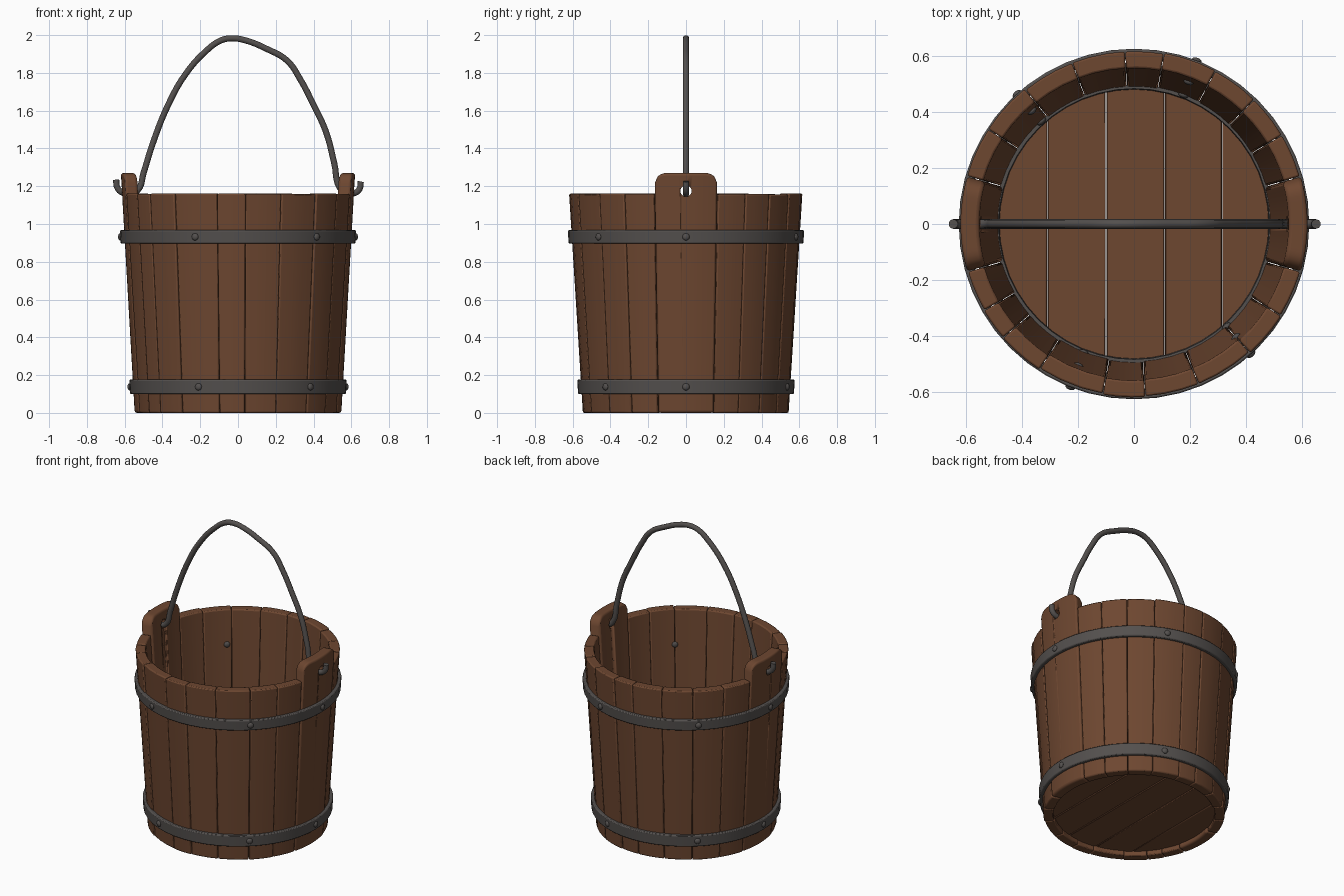
import bpy, bmesh, math, random
from mathutils import Matrix, Vector

if "Cube" in bpy.data.objects:
    bpy.data.objects.remove(bpy.data.objects["Cube"])

random.seed(4)


def material(name, col):
    m = bpy.data.materials.new(name)
    m.diffuse_color = (*col, 1)
    m.use_nodes = True
    m.node_tree.nodes["Principled BSDF"].inputs["Base Color"].default_value = m.diffuse_color
    return m


WOOD = material("brown_wood", (0.155, 0.063, 0.030))
IRON = material("dark_iron", (0.088, 0.080, 0.076))
H, R0, R1, THICK = 1.16, 0.545, 0.618, 0.06


def wall(z):
    """Outer bucket radius at height z."""
    return R0 + (R1 - R0) * min(z, H) / H


def finish(bm, name, mat, bevel=0, segs=2):
    bmesh.ops.recalc_face_normals(bm, faces=bm.faces)
    me = bpy.data.meshes.new(name)
    bm.to_mesh(me)
    bm.free()
    ob = bpy.data.objects.new(name, me)
    bpy.context.collection.objects.link(ob)
    me.materials.append(mat)
    bpy.ops.object.select_all(action='DESELECT')
    ob.select_set(True)
    bpy.context.view_layer.objects.active = ob
    bpy.ops.object.shade_smooth_by_angle(angle=math.radians(35))
    if bevel:
        b = ob.modifiers.new("rounded_edges", 'BEVEL')
        b.width, b.segments = bevel, segs
        b.limit_method, b.angle_limit = 'ANGLE', math.radians(40)
    return ob


def sweep(bm, sections, closed=False):
    """Skin a list of matching point loops; cap the ends when open."""
    loops = [[bm.verts.new(p) for p in s] for s in sections]
    n = len(loops[0])
    pairs = list(zip(loops, loops[1:])) + ([(loops[-1], loops[0])] if closed else [])
    for a, b in pairs:
        for k in range(n):
            bm.faces.new((a[k], a[(k + 1) % n], b[(k + 1) % n], b[k]))
    if not closed:
        bm.faces.new(loops[0])
        bm.faces.new(loops[-1])


def polar(r, a, z):
    return (r * math.cos(a), r * math.sin(a), z)


def stave(bm, a0, a1, segs, top, dr=0.0, thick=THICK):
    secs = []
    for i in range(segs + 1):
        a, z = a0 + (a1 - a0) * i / segs, top(i / segs)
        ro, rt = R0 + dr, wall(z) + dr
        secs.append([polar(ro, a, 0), polar(rt, a, z),
                     polar(rt - thick, a, z), polar(ro - thick, a, 0)])
    sweep(bm, secs)


def ring(name, z0, z1, t_in, t_out, bevel=0):
    bm = bmesh.new()
    secs = []
    for i in range(48):
        a = math.tau * i / 48
        secs.append([polar(wall(z0) + t_in, a, z0), polar(wall(z0) + t_out, a, z0),
                     polar(wall(z1) + t_out, a, z1), polar(wall(z1) + t_in, a, z1)])
    sweep(bm, secs, True)
    return finish(bm, name, IRON, bevel)


# Wall staves of uneven width between the two lugs
bm = bmesh.new()
for cuts in ([16, 31, 46, 62, 80, 93, 111, 129, 147, 164],
             [196, 210, 221, 237, 259.6, 273.8, 292, 312, 328, 344]):
    for c0, c1 in zip(cuts, cuts[1:]):
        z = H + random.uniform(-0.004, 0.003)
        stave(bm, math.radians(c0 + 0.1), math.radians(c1 - 0.1), 3,
              lambda t: z, random.uniform(-0.003, 0.003))
finish(bm, "wall_staves", WOOD, 0.007)

# Hole cutter for both lugs
bm = bmesh.new()
bmesh.ops.create_cone(bm, cap_ends=True, segments=20, radius1=0.03, radius2=0.03, depth=2,
                      matrix=Matrix.Translation((0, 0, 1.175)) @ Matrix.Rotation(math.pi / 2, 4, 'Y'))
cutter = finish(bm, "lug_hole_cutter", WOOD)
cutter.hide_render = True
cutter.display_type = 'WIRE'


# Tall lug staves with rounded shoulders
def lug_top(t):
    d = max(0, abs(t - 0.5) * 2 - 0.62) / 0.38
    return 1.215 + 0.055 * math.sqrt(max(0, 1 - d * d))


for side, mid in (("right", 0), ("left", 180)):
    bm = bmesh.new()
    stave(bm, math.radians(mid - 15.8), math.radians(mid + 15.8), 20, lug_top, 0.002, 0.068)
    ob = finish(bm, side + "_lug_stave", WOOD, 0.014, 3)
    c = ob.modifiers.new("hole", 'BOOLEAN')
    c.operation, c.object, c.solver = 'DIFFERENCE', cutter, 'EXACT'

# Floor planks clipped to the round
bm = bmesh.new()
RF = 0.492
edges = [-RF + 0.002, -0.31, -0.1, 0.11, 0.315, RF - 0.002]
for x0, x1 in zip(edges, edges[1:]):
    x0, x1 = x0 + 0.001, x1 - 0.001
    secs = []
    for i in range(11):
        x = x0 + (x1 - x0) * i / 10
        y = math.sqrt(RF * RF - x * x)
        secs.append([(x, -y, 0.03), (x, y, 0.03), (x, y, 0.085), (x, -y, 0.085)])
    sweep(bm, secs)
finish(bm, "floor_planks", WOOD, 0.004, 1)

# Iron hoops and the thin inner ring at the floor
ring("upper_hoop", 0.897, 0.967, -0.012, 0.020, 0.006)
ring("lower_hoop", 0.100, 0.176, -0.012, 0.020, 0.006)
ring("inner_floor_ring", 0.086, 0.13, -THICK - 0.01, -THICK + 0.004)

# Rivets, with heads outside and inside
bm = bmesh.new()
for z in (0.932, 0.138):
    for deg in (0, 69, 132, 180, 248.6, 312):
        for r in (wall(z) + 0.020, wall(z) - THICK):
            a = math.radians(deg)
            m = (Matrix.Translation(Vector(polar(r, a, z))) @ Matrix.Rotation(a, 4, 'Z')
                 @ Matrix.Diagonal((0.6, 1, 1, 1)))
            bmesh.ops.create_uvsphere(bm, u_segments=12, v_segments=8, radius=0.019, matrix=m)
finish(bm, "rivets", IRON)

# Bent wire handle hooked through the lugs
path = [(-0.645, 1.235), (-0.64, 1.195), (-0.615, 1.168), (-0.57, 1.163), (-0.53, 1.18),
        (-0.5, 1.27), (-0.45, 1.43), (-0.37, 1.63), (-0.28, 1.79), (-0.17, 1.915),
        (-0.09, 1.972), (-0.03, 1.983), (0.04, 1.972), (0.15, 1.928), (0.26, 1.865),
        (0.33, 1.765), (0.4, 1.63), (0.465, 1.49), (0.51, 1.32), (0.54, 1.19),
        (0.575, 1.163), (0.62, 1.165), (0.643, 1.185), (0.65, 1.225)]
cu = bpy.data.curves.new("handle", 'CURVE')
cu.dimensions = '3D'
cu.bevel_depth, cu.bevel_resolution, cu.resolution_u = 0.017, 3, 5
cu.use_fill_caps = True
sp = cu.splines.new('BEZIER')
sp.bezier_points.add(len(path) - 1)
for bp, (x, z) in zip(sp.bezier_points, path):
    bp.co = (x, 0, z)
    bp.handle_left_type = bp.handle_right_type = 'AUTO'
cu.materials.append(IRON)
handle = bpy.data.objects.new("handle", cu)
bpy.context.collection.objects.link(handle)
bpy.ops.object.select_all(action='DESELECT')
handle.select_set(True)
bpy.context.view_layer.objects.active = handle
bpy.ops.object.convert(target='MESH')
bpy.ops.object.shade_smooth_by_angle(angle=math.radians(50))
